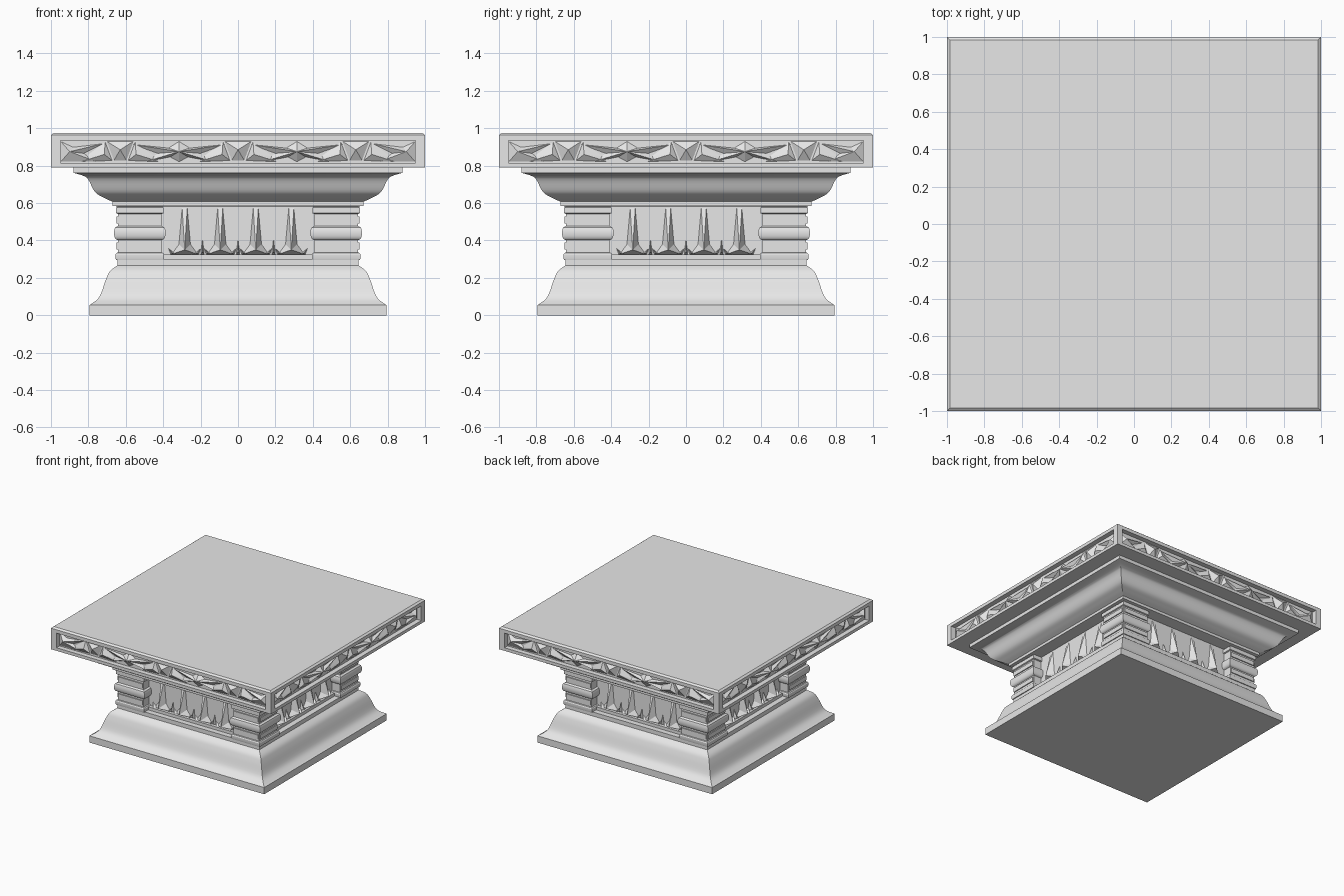
import bpy, bmesh, math
from mathutils import Matrix, Vector

cube = bpy.data.objects.get("Cube")
if cube:
    bpy.data.objects.remove(cube, do_unlink=True)

stone = bpy.data.materials.new("grey_stone")
stone.use_nodes = True
stone.diffuse_color = (0.8, 0.8, 0.8, 1)
stone.node_tree.nodes["Principled BSDF"].inputs["Base Color"].default_value = (0.8, 0.8, 0.8, 1)


def finish(name, bm, smooth=False):
    bmesh.ops.recalc_face_normals(bm, faces=bm.faces)
    mesh = bpy.data.meshes.new(name)
    bm.to_mesh(mesh)
    bm.free()
    mesh.materials.append(stone)
    ob = bpy.data.objects.new(name, mesh)
    bpy.context.collection.objects.link(ob)
    if smooth:
        bpy.ops.object.select_all(action='DESELECT')
        ob.select_set(True)
        bpy.context.view_layer.objects.active = ob
        bpy.ops.object.shade_smooth_by_angle(angle=math.radians(30))
    return ob


def square_loft(bm, profile, cx=0, cy=0):
    """Stack square rings given as (half width, height)."""
    rings = [[bm.verts.new((cx + sx * h, cy + sy * h, z))
              for sx, sy in ((-1, -1), (1, -1), (1, 1), (-1, 1))] for h, z in profile]
    for a, b in zip(rings, rings[1:]):
        for i in range(4):
            j = (i + 1) % 4
            bm.faces.new((a[i], a[j], b[j], b[i]))
    bm.faces.new(rings[0][::-1])
    bm.faces.new(rings[-1])


def spline(points, steps=5):
    """Smooth curve through the profile points."""
    pts = [Vector(p) for p in points]
    pts = [pts[0]] + pts + [pts[-1]]
    out = []
    for a, b, c, d in zip(pts, pts[1:], pts[2:], pts[3:]):
        for k in range(steps):
            t = k / steps
            out.append(0.5 * (2 * b + (c - a) * t + (2 * a - 5 * b + 4 * c - d) * t * t
                              + (3 * b - a - 3 * c + d) * t ** 3))
    return [tuple(p) for p in out] + [points[-1]]


def box(bm, lo, hi):
    size = [b - a for a, b in zip(lo, hi)]
    mid = [(a + b) / 2 for a, b in zip(lo, hi)]
    bmesh.ops.create_cube(bm, size=1, matrix=Matrix.Translation(mid) @ Matrix.Diagonal((*size, 1)))


def gem(bm, cx, outline, apex, back, front):
    """Faceted relief: an outline on the back plane drawn out to one apex."""
    ring = [bm.verts.new((cx + x, -back, z)) for x, z in outline]
    tip = bm.verts.new((cx + apex[0], -front, apex[1]))
    for i, v in enumerate(ring):
        bm.faces.new((v, ring[(i + 1) % len(ring)], tip))
    bm.faces.new(ring[::-1])


def four_sides(name, build):
    bm = bmesh.new()
    build(bm)
    source = bm.verts[:] + bm.edges[:] + bm.faces[:]
    for k in (1, 2, 3):
        copy = bmesh.ops.duplicate(bm, geom=source)["geom"]
        verts = [g for g in copy if isinstance(g, bmesh.types.BMVert)]
        bmesh.ops.rotate(bm, verts=verts, matrix=Matrix.Rotation(k * math.pi / 2, 3, 'Z'))
    return finish(name, bm)


# Base: square plinth, sweeping moulding and upper band
bm = bmesh.new()
square_loft(bm, [(0.795, 0), (0.795, 0.055)]
            + spline([(0.785, 0.06), (0.74, 0.1), (0.707, 0.19), (0.685, 0.235), (0.645, 0.267)])
            + [(0.645, 0.3), (0.57, 0.3)])
finish("base_moulding", bm, True)

# Recessed core with a low ledge
bm = bmesh.new()
square_loft(bm, [(0.6, 0.29), (0.6, 0.325), (0.57, 0.325), (0.57, 0.6)])
finish("recessed_core", bm)

# Corner posts with a rounded middle band
post = [(0.127, 0.295), (0.13, 0.305), (0.13, 0.325), (0.125, 0.333), (0.117, 0.336),
        (0.117, 0.402), (0.126, 0.406)]
post += [(0.126 + 0.012 * math.sin(a * math.pi / 6), 0.44 - 0.033 * math.cos(a * math.pi / 6))
         for a in range(1, 6)]
post += [(0.126, 0.473), (0.117, 0.477), (0.117, 0.542), (0.127, 0.546), (0.127, 0.575),
         (0.12, 0.579), (0.12, 0.59)]
for sx, side in ((-1, "right"), (1, "left")):
    for sy, end in ((-1, "front"), (1, "back")):
        bm = bmesh.new()
        square_loft(bm, post, sx * 0.525, sy * 0.525)
        finish(f"corner_post_{end}_{side}", bm, True)


def post_panels(bm):
    for cx in (-0.525, 0.525):
        for z in (0.353, 0.492):
            box(bm, (cx - 0.11, -0.65, z), (cx + 0.11, -0.63, z + 0.035))


four_sides("post_panels", post_panels)


# Pointed leaves on the recessed panels
def leaves(bm):
    for i in range(4):
        cx = (i - 1.5) * 0.19
        gem(bm, cx, [(-0.072, 0.325), (0.072, 0.325), (0.032, 0.38), (0.014, 0.58),
                     (-0.014, 0.58), (-0.032, 0.38)], (0, 0.35), 0.568, 0.63)
        for s in (-1, 1):
            gem(bm, cx, [(s * 0.03, 0.325), (s * 0.075, 0.325), (s * 0.088, 0.36),
                         (s * 0.065, 0.34)], (s * 0.066, 0.332), 0.568, 0.6)
    for i in (-1, 0, 1):
        gem(bm, i * 0.19, [(-0.01, 0.325), (0.01, 0.325), (0, 0.415)], (0, 0.34), 0.568, 0.6)


four_sides("panel_leaves", leaves)

# Cornice: neck band and flaring moulding
bm = bmesh.new()
square_loft(bm, [(0.645, 0.582), (0.67, 0.585), (0.67, 0.607)]
            + spline([(0.675, 0.609), (0.72, 0.63), (0.765, 0.66), (0.8, 0.725),
                      (0.825, 0.745), (0.88, 0.762)])
            + [(0.88, 0.795)])
finish("cornice_moulding", bm, True)

# Top slab with a sunken channel around its edge
bm = bmesh.new()
square_loft(bm, [(1, 0.79), (1, 0.815), (0.96, 0.815), (0.96, 0.935), (1, 0.935),
                 (1, 0.963), (0.985, 0.975)])
finish("top_slab", bm)
bm = bmesh.new()
for sx in (-1, 1):
    for sy in (-1, 1):
        xs, ys = sorted((sx * 0.95, sx)), sorted((sy * 0.95, sy))
        box(bm, (xs[0], ys[0], 0.81), (xs[1], ys[1], 0.94))
finish("slab_corners", bm)


# Faceted frieze: wide stars between narrow wedges
def frieze(bm):
    low, high, mid = 0.818, 0.932, 0.875
    for cx in (-0.315, 0.315):
        gem(bm, cx, [(-0.19, low), (-0.05, 0.845), (0, low), (0.05, 0.845), (0.19, low),
                     (0.12, 0.865), (0.26, 0.915), (0.06, 0.895), (0, high), (-0.06, 0.895),
                     (-0.26, 0.915), (-0.12, 0.865)], (0, mid), 0.958, 0.997)
    for cx in (-0.63, 0, 0.63):
        gem(bm, cx, [(-0.075, high), (0.075, high), (0.035, 0.825), (-0.035, 0.825)],
            (0, 0.885), 0.958, 0.995)
        for s in (-1, 1):
            gem(bm, cx, [(s * 0.04, 0.825), (s * 0.22, low), (s * 0.19, 0.85),
                         (s * 0.08, high)], (s * 0.085, 0.86), 0.958, 0.985)
    for s in (-1, 1):
        gem(bm, s * 0.95, [(0, low), (0, high), (s * -0.07, 0.9), (s * -0.24, 0.92),
                           (s * -0.13, 0.865), (s * -0.2, low)], (s * -0.05, mid), 0.958, 0.99)


four_sides("slab_frieze", frieze)
